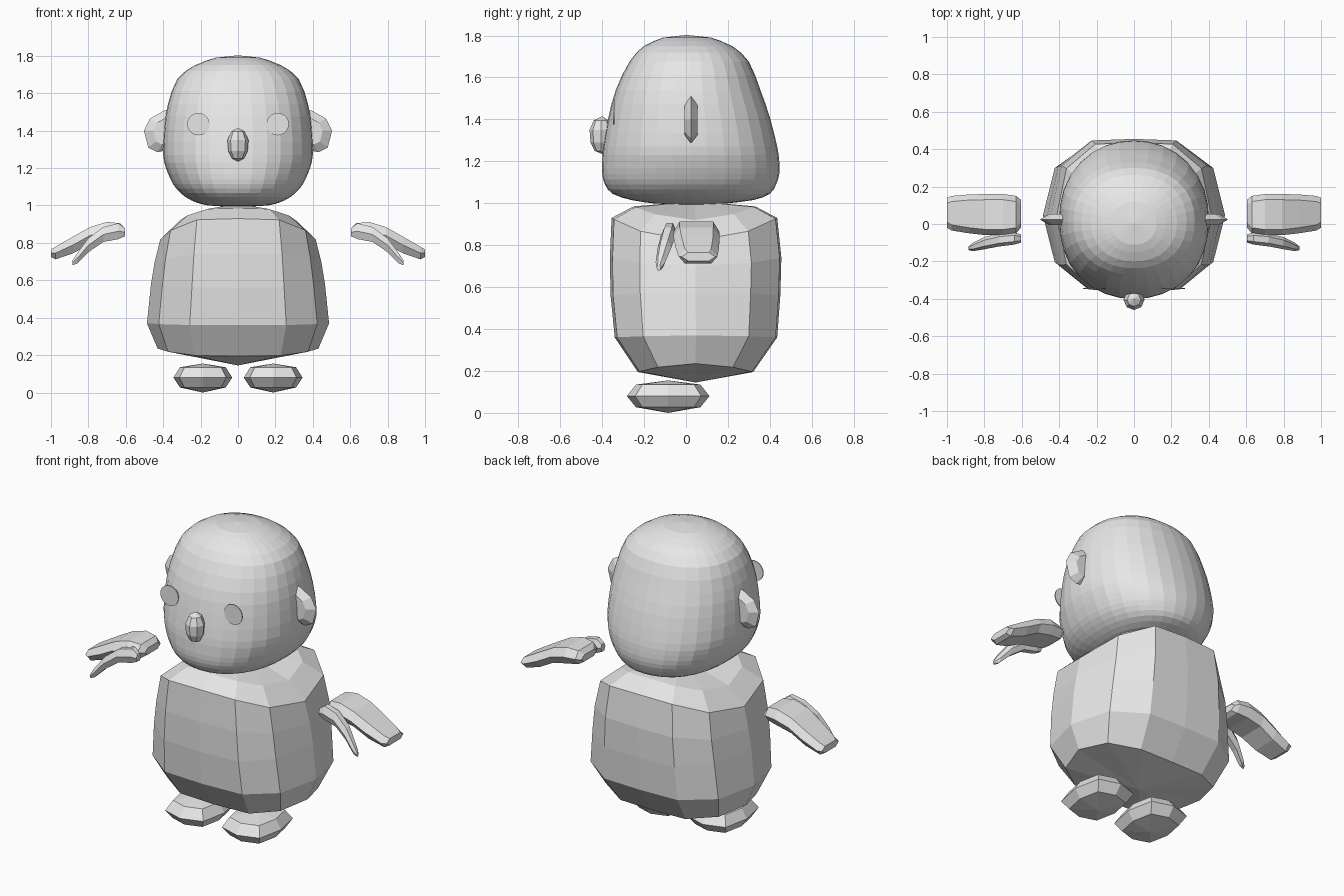
import bpy, bmesh, math

if "Cube" in bpy.data.objects:
    bpy.data.objects.remove(bpy.data.objects["Cube"])

grey = bpy.data.materials.new("plain_grey")
grey.diffuse_color = (0.8, 0.8, 0.8, 1)
grey.use_nodes = True
grey.node_tree.nodes["Principled BSDF"].inputs["Base Color"].default_value = grey.diffuse_color


def build(name, rings):
    """Skin a list of rings; a ring of one point becomes an apex, open ends are capped."""
    bm = bmesh.new()
    vs = [[bm.verts.new(p) for p in r] for r in rings]
    for a, b in zip(vs, vs[1:]):
        n = max(len(a), len(b))
        for i in range(n):
            j = (i + 1) % n
            if len(a) == 1:
                bm.faces.new((a[0], b[j], b[i]))
            elif len(b) == 1:
                bm.faces.new((a[i], a[j], b[0]))
            else:
                bm.faces.new((a[i], a[j], b[j], b[i]))
    for end in (vs[0], vs[-1]):
        if len(end) > 2:
            bm.faces.new(end)
    bmesh.ops.recalc_face_normals(bm, faces=bm.faces)
    me = bpy.data.meshes.new(name)
    bm.to_mesh(me)
    bm.free()
    me.materials.append(grey)
    ob = bpy.data.objects.new(name, me)
    bpy.context.collection.objects.link(ob)
    return ob


def spline(rows, sub):
    """Catmull-Rom refinement of profile rows."""
    out = []
    for i in range(len(rows) - 1):
        p0, p1, p2, p3 = (rows[max(0, min(len(rows) - 1, i + k))] for k in (-1, 0, 1, 2))
        for s in range(sub):
            t = s / sub
            out.append([0.5 * (2 * b + (c - a) * t + (2 * a - 5 * b + 4 * c - d) * t * t
                               + (3 * b - a - 3 * c + d) * t ** 3)
                        for a, b, c, d in zip(p0, p1, p2, p3)])
    return out + [rows[-1]]


# Head: z, half width, front y, back y
head = [(1.0, .16, -.16, .20), (1.015, .22, -.26, .32), (1.045, .28, -.35, .40),
        (1.09, .33, -.387, .43), (1.14, .36, -.40, .445), (1.2, .385, -.40, .445),
        (1.27, .40, -.395, .435), (1.41, .395, -.37, .40), (1.54, .375, -.335, .355),
        (1.675, .325, -.27, .30), (1.75, .23, -.20, .22), (1.79, .12, -.11, .12)]
rings = [[(0, .02, .99)]]
for z, hx, yf, yb in spline(head, 2):
    ring = []
    for i in range(32):
        a = math.tau * i / 32
        c, s = math.cos(a), math.sin(a)
        k = (abs(c) ** 2.2 + abs(s) ** 2.2) ** (-1 / 2.2)
        ring.append((hx * c * k, (yf + yb) / 2 + (yb - yf) / 2 * s * k, z))
    rings.append(ring)
build("head", rings + [[(0, .005, 1.803)]])

# Body: side z, front/back z, half width, front y, back y
outline = [(0, -1), (.53, -.97), (.87, -.65), (1, 0), (.87, .65), (.5, .98), (0, 1),
           (-.5, .98), (-.87, .65), (-1, 0), (-.87, -.65), (-.53, -.97)]
body = [(.235, .195, .43, -.23, .32), (.37, .36, .487, -.34, .435), (.58, .56, .465, -.36, .45),
        (.70, .74, .445, -.363, .455), (.82, .93, .415, -.355, .435), (.92, .985, .31, -.25, .33)]
rings = [[(0, .045, .145)]]
for zs, zf, hx, yf, yb in body:
    rings.append([(hx * u, (yf + yb) / 2 + (yb - yf) / 2 * v,
                   zf + (zs - zf) * (1 - v * v)) for u, v in outline])
build("body", rings + [[(0, .045, 1.01)]])

# Beak: faceted upright ovoid
rings = [[(0, -.40, 1.235)]]
for z, r in ((1.25, .55), (1.29, .92), (1.35, 1), (1.395, .65)):
    rings.append([(.056 * r * math.cos(math.tau * i / 8),
                   -.405 + .055 * r * math.sin(math.tau * i / 8), z) for i in range(8)])
build("beak", rings + [[(0, -.40, 1.415)]])

# Wing sections: x, top z, bottom z, front y, back y
wing = [(.605, .88, .84, -.02, .13), (.63, .905, .825, -.05, .15), (.70, .912, .815, -.06, .16),
        (.79, .885, .795, -.06, .16), (.88, .835, .745, -.05, .158), (.975, .78, .712, -.035, .15),
        (1.0, .765, .725, -.02, .14)]
thumb = [(.605, .88, .835, -.10, -.055), (.64, .905, .82, -.11, -.045), (.72, .885, .805, -.12, -.05),
         (.80, .825, .75, -.135, -.07), (.86, .745, .69, -.145, -.10), (.885, .705, .68, -.14, -.12)]


def sweep(name, rows, s):
    rings = []
    for x, zt, zb, y0, y1 in rows:
        m, c = (zt + zb) / 2, min(.03, (y1 - y0) * .25)
        rings.append([(s * x, y, z) for y, z in
                      ((y0, m), (y0 + c, zb), (y1 - c, zb), (y1, m), (y1 - c, zt), (y0 + c, zt))])
    build(name, rings)


ear = [(.36, 1.51), (.39, 1.51), (.47, 1.465), (.503, 1.40), (.48, 1.31), (.43, 1.285), (.36, 1.30)]
oct_pts = [(1, 0), (.8, .8), (0, 1), (-.8, .8), (-1, 0), (-.8, -.8), (0, -1), (.8, -.8)]

for side, s in (("left", -1), ("right", 1)):
    sweep(side + "_wing", wing, s)
    sweep(side + "_thumb", thumb, s)
    # Ear: lens-shaped plate with a ridge around its rim
    build(side + "_ear", [[(s * (.36 + (x - .36) * k), .024 + y, 1.4 + (z - 1.4) * k) for x, z in ear]
                          for y, k in ((-.03, .65), (0, 1), (.03, .65))])
    # Eye: thin upright disc
    build(side + "_eye", [[(s * .212 + .06 * math.cos(math.tau * i / 20), y,
                            1.435 + .06 * math.sin(math.tau * i / 20)) for i in range(20)]
                          for y in (-.348, -.342)])
    # Foot: flattened faceted pebble
    rings = [[(s * .188, -.085, 0)]]
    for z, k in ((.027, .78), (.08, 1), (.135, .78)):
        rings.append([(s * .188 + .157 * k * u, -.085 + .197 * k * v, z) for u, v in oct_pts])
    build(side + "_foot", rings + [[(s * .188, -.085, .155)]])
